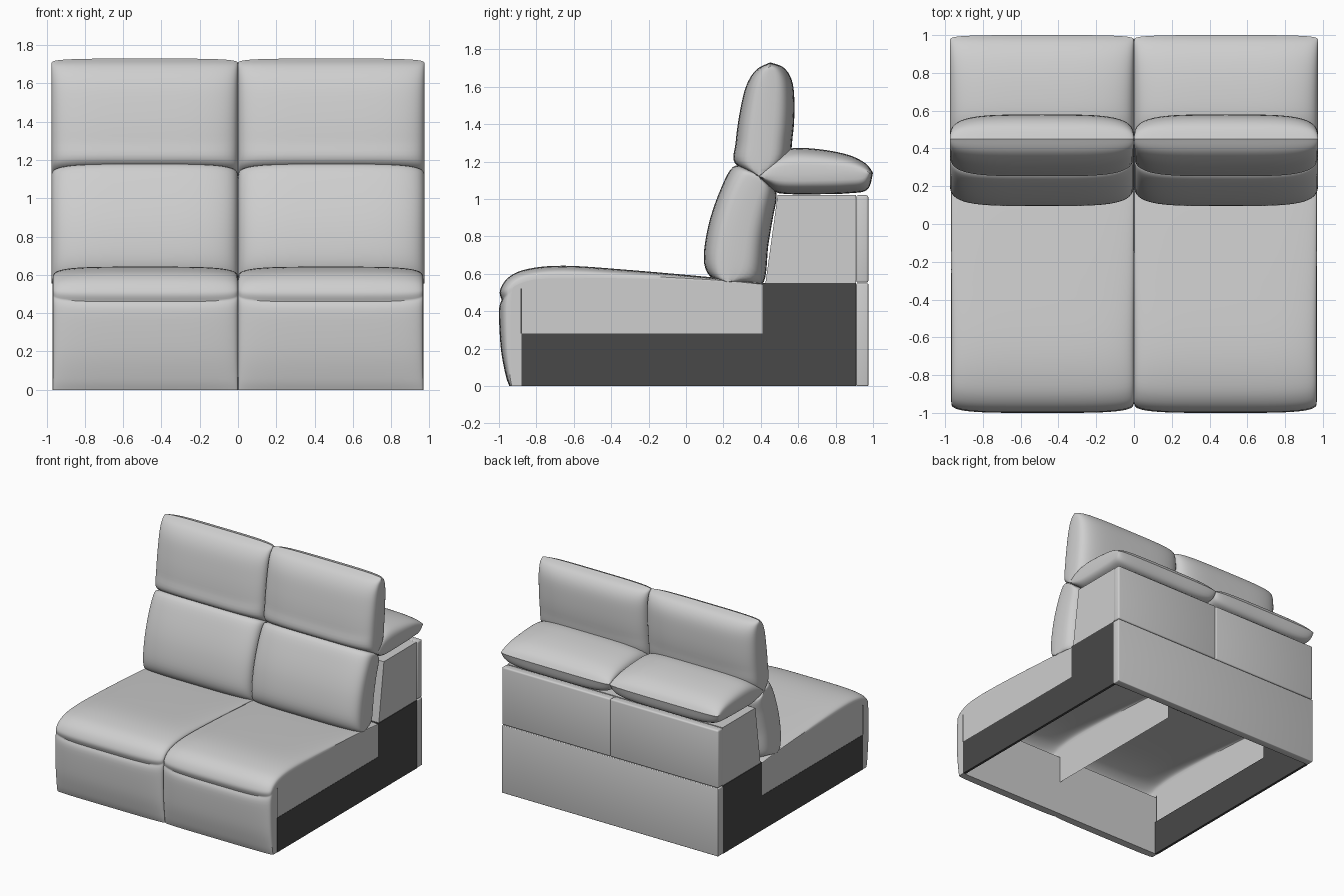
import bpy
import bmesh
import math

if "Cube" in bpy.data.objects:
    bpy.data.objects.remove(bpy.data.objects["Cube"], do_unlink=True)


def make_material(name, value):
    material = bpy.data.materials.new(name)
    material.use_nodes = True
    colour = (value, value, value, 1)
    material.diffuse_color = colour
    material.node_tree.nodes["Principled BSDF"].inputs["Base Color"].default_value = colour
    return material


leather = make_material("light grey upholstery", 0.62)
frame = make_material("charcoal frame", 0.065)


def smooth_path(points, steps=5):
    """Catmull-Rom curve through (y, z) points."""
    padded = [points[0]] + points + [points[-1]]
    path = []
    for a, b, c, d in zip(padded, padded[1:], padded[2:], padded[3:]):
        for i in range(steps):
            t = i / steps
            path.append(tuple(
                q + t * (r - p) / 2
                + t * t * (p - 2.5 * q + 2 * r - s / 2)
                + t ** 3 * (3 * (q - r) + s - p) / 2
                for p, q, r, s in zip(a, b, c, d)))
    return path + [points[-1]]


def add_loft(bm, crown, edge, x0, x1, power=4, sections=28):
    """Sweep across x, swelling from the edge path at both ends to the crown path."""
    rows = []
    for i in range(sections + 1):
        angle = math.pi * i / sections
        c, s = math.cos(angle), max(0, math.sin(angle))
        u = math.copysign(abs(c) ** (2 / power), c)
        swell = s ** (2 / power) if 0 < i < sections else 0
        x = (x0 + x1) / 2 - u * (x1 - x0) / 2
        rows.append([bm.verts.new((x, e[0] + (k[0] - e[0]) * swell,
                                   e[1] + (k[1] - e[1]) * swell))
                     for k, e in zip(crown, edge)])
    for r, q in zip(rows, rows[1:]):
        for j in range(len(r) - 1):
            bm.faces.new((r[j], r[j + 1], q[j + 1], q[j]))


def finish(bm, name, material, angle=35):
    mesh = bpy.data.meshes.new(name)
    bm.to_mesh(mesh)
    bm.free()
    mesh.materials.append(material)
    obj = bpy.data.objects.new(name, mesh)
    bpy.context.collection.objects.link(obj)
    bpy.ops.object.select_all(action="DESELECT")
    obj.select_set(True)
    bpy.context.view_layer.objects.active = obj
    bpy.ops.object.shade_smooth_by_angle(angle=math.radians(angle))
    return obj


def weld(bm):
    bmesh.ops.remove_doubles(bm, verts=bm.verts, dist=0.0002)
    bmesh.ops.recalc_face_normals(bm, faces=bm.faces)


def pillow(name, seam, sides, x0, x1):
    """Two swollen sides that meet along a seam."""
    bm = bmesh.new()
    for side in sides:
        add_loft(bm, smooth_path(side), smooth_path(seam), x0, x1)
    weld(bm)
    return finish(bm, name, leather)


def prism(name, outline, x0, x1, material, bevel=0.0):
    """Extrude a (y, z) outline along x."""
    bm = bmesh.new()
    base = bm.faces.new([bm.verts.new((x0, y, z)) for y, z in outline])
    top = bmesh.ops.extrude_face_region(bm, geom=[base])["geom"]
    for v in top:
        if isinstance(v, bmesh.types.BMVert):
            v.co.x = x1
    bmesh.ops.recalc_face_normals(bm, faces=bm.faces)
    if bevel:
        bmesh.ops.bevel(bm, geom=bm.edges[:], offset=bevel, segments=3,
                        profile=0.5, affect="EDGES")
    return finish(bm, name, material)


def rect(y0, y1, z0, z1):
    return [(y0, z0), (y1, z0), (y1, z1), (y0, z1)]


# Seat: top cushion, front apron, and the line each follows at its sides
seat_crown = [(.41, .55), (.15, .58), (-.3, .62), (-.65, .643), (-.85, .625),
              (-.95, .58), (-.995, .51), (-.985, .46)]
seat_edge = [(.41, .54), (.15, .56), (-.3, .575), (-.65, .575), (-.8, .57),
             (-.88, .55), (-.92, .53), (-.93, .51)]
apron_crown = [(-.985, .46), (-1, .4), (-.99, .2), (-.965, .06), (-.945, 0)]
apron_edge = [(-.93, .51), (-.935, .43), (-.935, .2), (-.93, .06), (-.925, 0)]
apron_foot, apron_top = (-.88, 0), (-.88, .5)


def seat(name, x0, x1):
    """Hollow seat shell, open underneath."""
    bm = bmesh.new()
    top_edge, front_edge = smooth_path(seat_edge), smooth_path(apron_edge)
    add_loft(bm, smooth_path(seat_crown), top_edge, x0, x1)
    add_loft(bm, smooth_path(apron_crown), front_edge, x0, x1)
    add_loft(bm, [apron_crown[-1], apron_foot, apron_top],
             [apron_edge[-1], apron_foot, apron_top], x0, x1)
    weld(bm)
    wall = top_edge + front_edge[1:] + [apron_foot, (-.88, .28), (.41, .28)]
    for x in (x0, x1):
        face = bm.faces.new([bm.verts.new((x, y, z)) for y, z in wall])
        face.normal_update()
        if face.normal.x * (x - (x0 + x1) / 2) < 0:
            face.normal_flip()
    return finish(bm, name, leather)


# Cushion seams and their two swollen sides
back_seam = [(.22, .555), (.225, .58), (.24, .68), (.27, .85), (.315, 1),
             (.365, 1.09), (.38, 1.11), (.39, 1.12)]
back_sides = [
    [(.22, .555), (.13, .585), (.095, .68), (.12, .86), (.18, 1.04),
     (.25, 1.17), (.33, 1.165), (.39, 1.12)],
    [(.22, .555), (.32, .55), (.415, .555), (.44, .75), (.465, .9),
     (.485, 1.02), (.45, 1.07), (.39, 1.12)]]
head_seam = [(.39, 1.12), (.395, 1.18), (.405, 1.32), (.42, 1.48),
             (.435, 1.62), (.445, 1.68), (.45, 1.7)]
head_sides = [
    [(.39, 1.12), (.262, 1.19), (.265, 1.3), (.285, 1.45), (.32, 1.6),
     (.375, 1.69), (.45, 1.73)],
    [(.39, 1.12), (.54, 1.2), (.57, 1.33), (.58, 1.48), (.57, 1.62),
     (.525, 1.7), (.45, 1.73)]]
rear_seam = [(.39, 1.12), (.44, 1.125), (.55, 1.13), (.7, 1.135),
             (.85, 1.14), (.93, 1.14), (.97, 1.14)]
rear_sides = [
    [(.39, 1.12), (.46, 1.22), (.56, 1.27), (.72, 1.265), (.87, 1.235),
     (.96, 1.19), (1, 1.14)],
    [(.39, 1.12), (.44, 1.07), (.5, 1.03), (.7, 1.025), (.87, 1.03),
     (.97, 1.05), (1, 1.14)]]

side_outline = [(-.88, 0), (.91, 0), (.91, .55), (.41, .55), (.41, .28), (-.88, .28)]
box_outline = [(.425, .55), (.91, .55), (.91, 1.02), (.49, 1.02)]

for label, s in (("left", 1), ("right", -1)):
    inner, outer = sorted((0, s * 0.975))
    seat(label + "_seat", *sorted((0, s * 0.968)))
    pillow(label + "_back_cushion", back_seam, back_sides, inner, outer)
    pillow(label + "_headrest", head_seam, head_sides, inner, outer)
    pillow(label + "_rear_cushion", rear_seam, rear_sides, inner, outer)
    prism(label + "_upper_back_panel", rect(.91, .975, .552, 1.02),
          *sorted((0, s * 0.97)), leather, 0.012)
    prism(label + "_side_panel", side_outline, s * 0.95, s * 0.97, frame)
    prism(label + "_apron_gap", rect(-.885, -.877, .28, .52),
          s * 0.965, s * 0.97, frame)

# Shared body behind the seats
prism("back_box", box_outline, -0.965, 0.965, leather)
prism("back_deck", rect(.41, .91, .53, .549), -0.95, 0.95, frame)
prism("lower_back_panel", rect(.91, .975, 0, .548), -0.97, 0.97, leather, 0.006)
